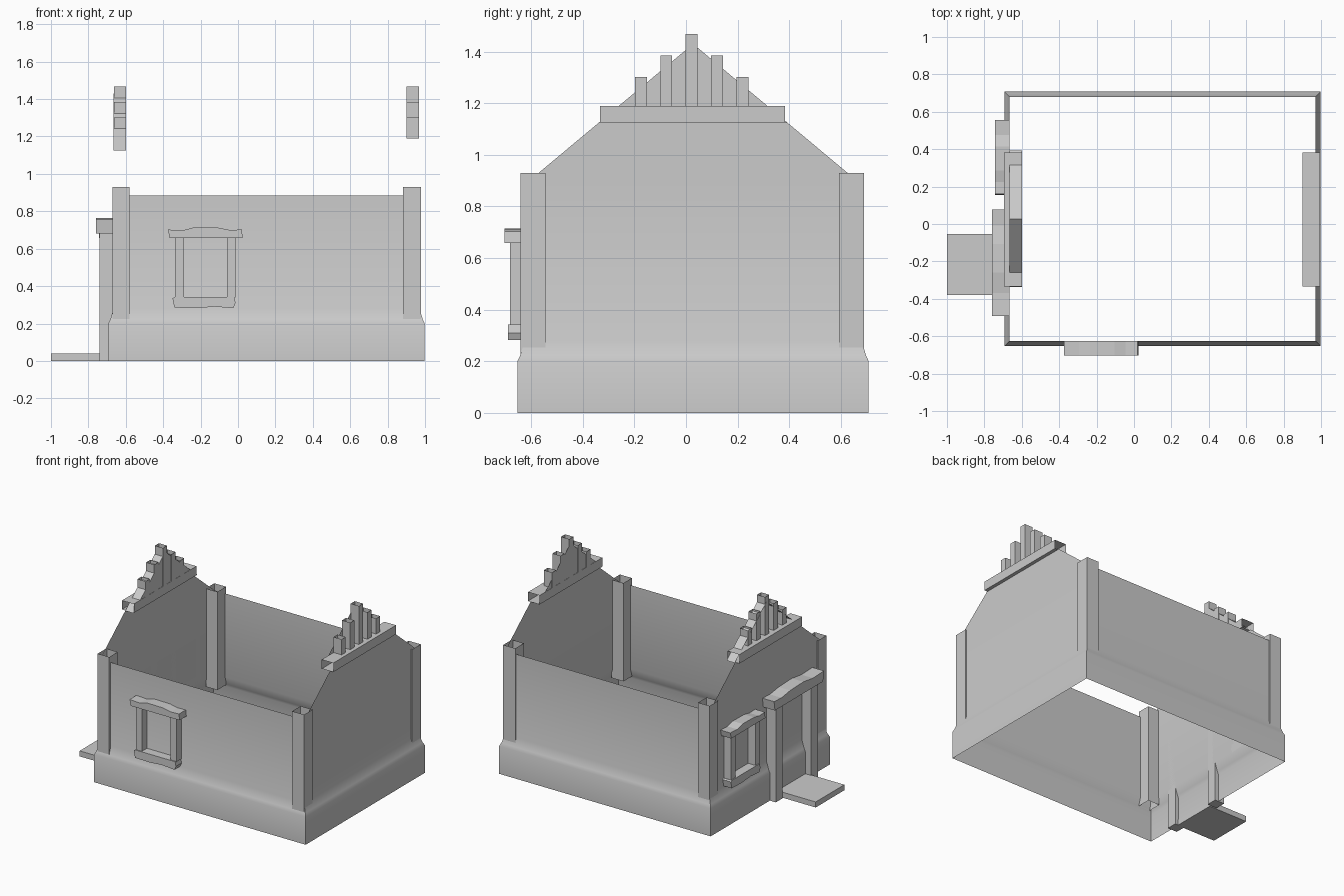
import bpy, bmesh
from mathutils import Vector

cube = bpy.data.objects.get("Cube")
if cube:
    bpy.data.objects.remove(cube, do_unlink=True)

grey = bpy.data.materials.new("plain grey")
grey.use_nodes = True
COLOUR = (0.6, 0.6, 0.6, 1)
grey.diffuse_color = COLOUR
grey.node_tree.nodes["Principled BSDF"].inputs["Base Color"].default_value = COLOUR

# Wall planes
X0, X1, Y0, Y1 = -0.665, 0.97, -0.625, 0.68
YM = (Y0 + Y1) / 2
EAVES, BEAM_LOW, BEAM_TOP, APEX = 0.885, 1.125, 1.19, 1.43


def finish(name, bm, recalc=True):
    if recalc:
        bmesh.ops.recalc_face_normals(bm, faces=bm.faces)
    mesh = bpy.data.meshes.new(name)
    bm.to_mesh(mesh)
    bm.free()
    mesh.materials.append(grey)
    ob = bpy.data.objects.new(name, mesh)
    bpy.context.collection.objects.link(ob)
    return ob


def box(name, x, y, z, open_axis=None):
    """Box between limits; open_axis leaves both ends on that axis open."""
    bm = bmesh.new()
    bmesh.ops.create_cube(bm, size=1)
    for v in bm.verts:
        v.co = Vector([lim[0] if c < 0 else lim[1] for c, lim in zip(v.co, (x, y, z))])
    bmesh.ops.recalc_face_normals(bm, faces=bm.faces)
    if open_axis is not None:
        ends = [f for f in bm.faces if abs(f.normal[open_axis]) > 0.9]
        bmesh.ops.delete(bm, geom=ends, context='FACES')
    return finish(name, bm, recalc=False)


def plank(name, outline, d0, d1, place):
    """Outline in (across, up) given depth d0..d1 from a wall."""
    bm = bmesh.new()
    back = [bm.verts.new(place(u, d0, z)) for u, z in outline]
    front = [bm.verts.new(place(u, d1, z)) for u, z in outline]
    bm.faces.new(back)
    bm.faces.new(front)
    n = len(outline)
    for i in range(n):
        j = (i + 1) % n
        bm.faces.new((back[i], back[j], front[j], front[i]))
    return finish(name, bm)


def rect(u0, u1, z0, z1):
    return [(u0, z0), (u1, z0), (u1, z1), (u0, z1)]


def slope_half_width(z):
    return (APEX - z) / (APEX - EAVES) * (Y1 - Y0) / 2


# Flared plinth and thin walls, lofted from stacked rings
bm = bmesh.new()
rings = []
for out, z in ((0.028, 0), (0.028, 0.2), (0.018, 0.222), (0, 0.28), (0, EAVES)):
    rings.append([bm.verts.new((x, y, z)) for x, y in (
        (X0 - out, Y0 - out), (X1 + out, Y0 - out), (X1 + out, Y1 + out), (X0 - out, Y1 + out))])
for low, high in zip(rings, rings[1:]):
    for i in range(4):
        j = (i + 1) % 4
        bm.faces.new((low[i], low[j], high[j], high[i]))
# Gable ends up to the beams
top = rings[-1]
half = slope_half_width(BEAM_LOW)
for a, b, x, sign in ((top[1], top[2], X1, 1), (top[3], top[0], X0, -1)):
    bm.faces.new((a, b, bm.verts.new((x, YM + sign * half, BEAM_LOW)),
                  bm.verts.new((x, YM - sign * half, BEAM_LOW))))
walls = finish("walls", bm, recalc=False)
bpy.context.view_layer.objects.active = walls
walls.select_set(True)
bpy.ops.object.shade_smooth_by_angle()
walls.select_set(False)

# Hollow corner posts
for xname, px in (("right", (-0.672, -0.58)), ("left", (0.882, 0.978))):
    for yname, py in (("front", (-0.642, -0.545)), ("back", (0.592, 0.69))):
        box(f"{yname}_{xname}_post", px, py, (0.22, 0.93), open_axis=2)

# Gable beams, peaks and stepped slats
for side, beam, slat, inner in (("right", (-0.695, -0.6), (-0.664, -0.6), -0.602),
                                ("left", (0.902, 0.995), (0.902, 0.967), 0.904)):
    box(f"{side}_gable_beam", beam, (-0.333, 0.383), (BEAM_LOW, BEAM_TOP), open_axis=1)
    bm = bmesh.new()
    h = slope_half_width(BEAM_LOW)
    tri = [(YM - h, BEAM_LOW), (YM + h, BEAM_LOW), (YM, APEX)]
    bm.faces.new([bm.verts.new((inner, y, z)) for y, z in tri])
    finish(f"{side}_gable_peak", bm)
    for i in range(-2, 3):
        yc = 0.022 + i * 0.0985
        box(f"{side}_gable_slat", slat, (yc - 0.023, yc + 0.023),
            (BEAM_TOP, 1.468 - abs(i) * 0.083), open_axis=2)

# Sloping caps on the right peak
bm = bmesh.new()
h = slope_half_width(BEAM_LOW)
for s in (-1, 1):
    bm.faces.new([bm.verts.new(p) for p in (
        (X0, YM + s * h, BEAM_LOW), (X0, YM, APEX),
        (-0.6, YM, APEX), (-0.6, YM + s * h, BEAM_LOW))][::s])
finish("right_peak_caps", bm, recalc=False)


def on_front(u, d, z):
    return (-0.175 + u, Y0 - d, z)


def on_right(u, d, z):
    return (X0 - d, 0.355 - u, z)


# Windows: two jambs, rough sill and rough lintel
SILL = [(-0.165, 0.285), (-0.05, 0.282), (0.05, 0.29), (0.15, 0.282), (0.162, 0.31),
        (0.155, 0.342), (-0.165, 0.342), (-0.175, 0.335)]
LINTEL = [(-0.19, 0.658), (0.2, 0.658), (0.195, 0.702), (0.13, 0.7), (0.07, 0.712),
          (-0.06, 0.714), (-0.12, 0.698), (-0.2, 0.702)]
for side, place in (("front", on_front), ("right", on_right)):
    for s in (-1, 1):
        a, b = sorted((s * 0.115, s * 0.162))
        plank(f"{side}_window_jamb", rect(a, b, 0.34, 0.66), 0, 0.058, place)
    plank(f"{side}_window_sill", SILL, 0, 0.065, place)
    plank(f"{side}_window_lintel", LINTEL, 0, 0.078, place)


def on_door(u, d, z):
    return (X0 - d, -0.208 - u, z)


# Doorway: jambs, rough lintel and step
for s in (-1, 1):
    a, b = sorted((s * 0.165, s * 0.24))
    plank("door_jamb", rect(a, b, 0, 0.69), 0, 0.075, on_door)
DOOR_LINTEL = [(-0.275, 0.682), (0.275, 0.682), (0.285, 0.755), (0.16, 0.75), (0.05, 0.765),
               (-0.1, 0.76), (-0.2, 0.745), (-0.285, 0.75)]
plank("door_lintel", DOOR_LINTEL, 0, 0.093, on_door)
box("door_step", (-1, -0.69), (-0.38, -0.053), (0, 0.04))
